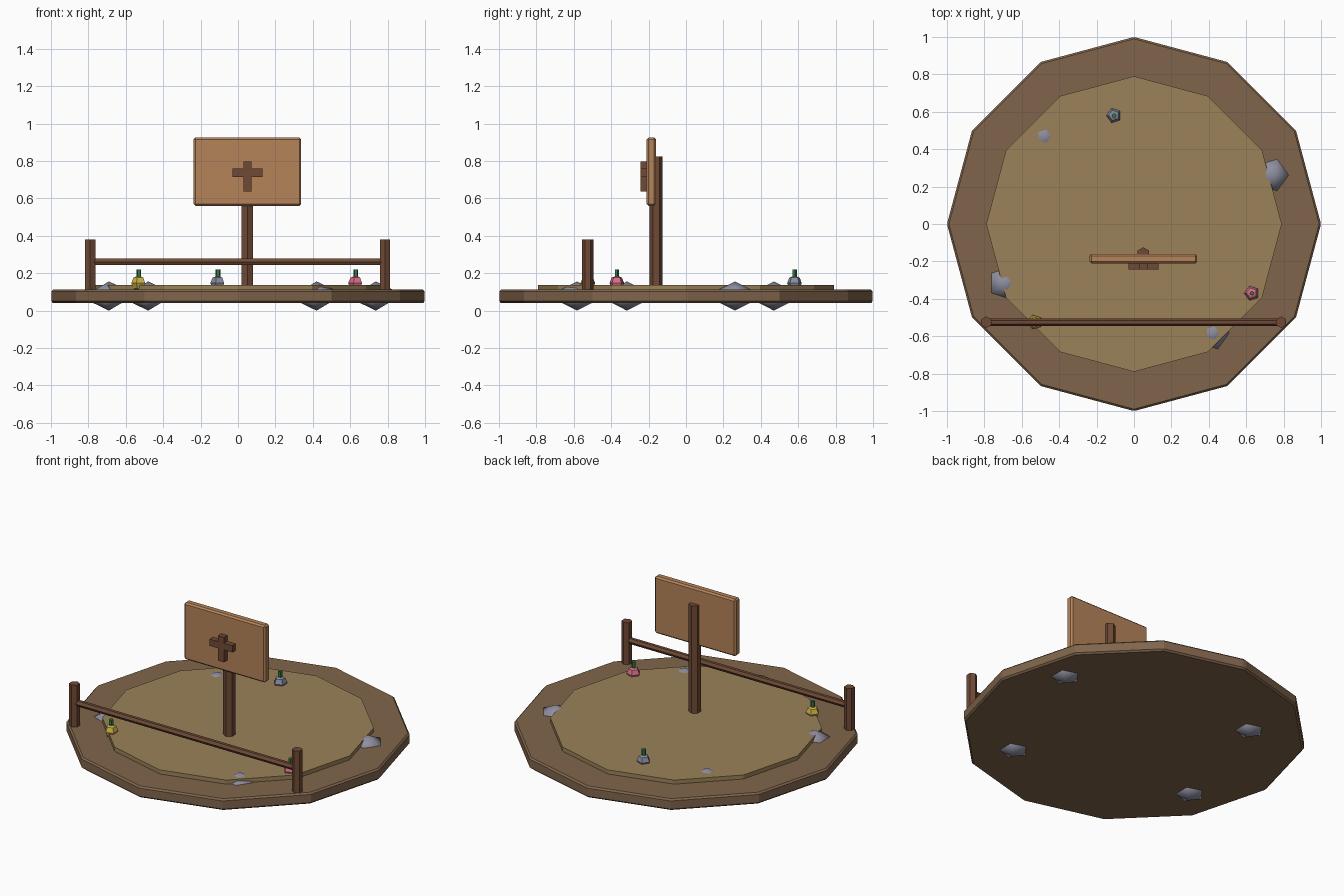
import bpy
from math import radians

cube = bpy.data.objects.get("Cube")
if cube:
    bpy.data.objects.remove(cube, do_unlink=True)


def material(name, r, g, b):
    """Flat material from an sRGB colour."""
    col = [(c / 255 / 12.92) if c < 11 else ((c / 255 + 0.055) / 1.055) ** 2.4 for c in (r, g, b)] + [1]
    m = bpy.data.materials.new(name)
    m.use_nodes = True
    m.diffuse_color = col
    m.node_tree.nodes["Principled BSDF"].inputs["Base Color"].default_value = col
    return m


soil = material("soil brown", 128, 101, 76)
sand = material("sand tan", 155, 130, 88)
dark_wood = material("dark wood", 112, 74, 54)
light_wood = material("light wood", 182, 132, 90)
stone = material("stone grey", 142, 142, 160)
green = material("stem green", 50, 122, 66)
pink = material("bulb pink", 218, 112, 138)
yellow = material("bulb yellow", 208, 180, 72)
grey = material("bulb grey", 138, 142, 160)


def finish(name, mat, bevel=0):
    ob = bpy.context.object
    ob.name = name
    ob.data.materials.append(mat)
    if bevel:
        mod = ob.modifiers.new("Bevel", "BEVEL")
        mod.width = bevel
        mod.segments = 1
    return ob


def prism(name, mat, sides, radius, x, y, z0, z1, bevel=0):
    bpy.ops.mesh.primitive_cylinder_add(vertices=sides, radius=radius, depth=z1 - z0,
                                        location=(x, y, (z0 + z1) / 2))
    return finish(name, mat, bevel)


def box(name, mat, size, loc, bevel=0):
    bpy.ops.mesh.primitive_cube_add(size=1, location=loc)
    ob = bpy.context.object
    ob.scale = size
    bpy.ops.object.transform_apply(location=False, rotation=False, scale=True)
    return finish(name, mat, bevel)


# Ground: wide soil slab with a raised sandy patch
prism("ground_slab", soil, 12, 1.0, 0, 0, 0.04, 0.112, 0.01)
prism("sand_patch", sand, 12, 0.79, 0, 0, 0.1, 0.138)

# Flattened rocks set through the slab
for i, (x, y) in enumerate([(-0.69, -0.316), (-0.48, 0.47), (0.42, -0.583), (0.737, 0.262)]):
    bpy.ops.mesh.primitive_ico_sphere_add(subdivisions=1, radius=0.1, location=(x, y, 0.078))
    bpy.context.object.scale.z = 0.78
    bpy.ops.object.transform_apply(location=False, rotation=False, scale=True)
    bpy.ops.object.shade_smooth()
    finish(f"rock_{i + 1}", stone)

# Front fence: two posts and a rail
FENCE_Y = -0.525
for side, x in (("left", 0.787), ("right", -0.79)):
    prism(f"fence_post_{side}", dark_wood, 6, 0.031, x, FENCE_Y, 0.1, 0.38)
rail = prism("fence_rail", dark_wood, 6, 0.02, 0, FENCE_Y, -0.53, 1.05)
rail.location.z = 0.26
rail.rotation_euler.y = radians(90)

# Sign: post, board and raised cross
SIGN_X = 0.05
prism("sign_post", dark_wood, 6, 0.035, SIGN_X, -0.16, 0.1, 0.825)
box("sign_board", light_wood, (0.575, 0.05, 0.365), (SIGN_X, -0.185, 0.743), 0.01)
box("cross_upright", dark_wood, (0.042, 0.05, 0.16), (SIGN_X, -0.219, 0.717))
box("cross_bar", dark_wood, (0.16, 0.048, 0.043), (SIGN_X, -0.219, 0.737))

# Small bulbs with green stems
for name, mat, x, y in (("yellow", yellow, -0.53, -0.525), ("grey", grey, -0.107, 0.58),
                        ("pink", pink, 0.63, -0.37)):
    bpy.ops.mesh.primitive_uv_sphere_add(segments=5, ring_count=4, radius=0.041,
                                         location=(x, y, 0.147), rotation=(0, 0, radians(18)))
    finish(f"bulb_{name}", mat)
    prism(f"stem_{name}", green, 5, 0.013, x, y, 0.16, 0.22)
